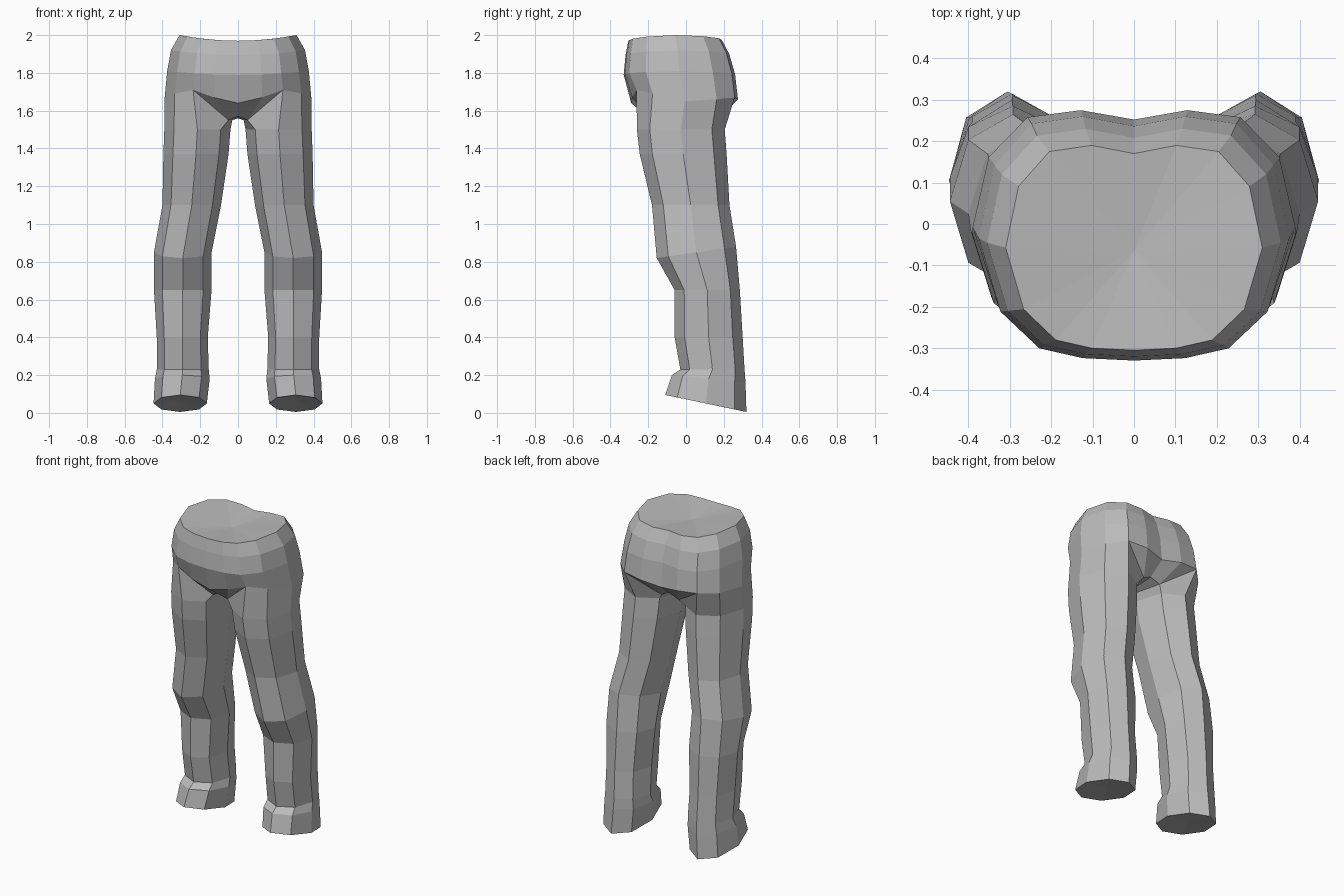
import bpy
import bmesh
from math import sin, cos, pi

cube = bpy.data.objects.get("Cube")
if cube:
    bpy.data.objects.remove(cube, do_unlink=True)

cloth = bpy.data.materials.new("grey_cloth")
cloth.use_nodes = True
grey = (0.5, 0.5, 0.5, 1)
cloth.diffuse_color = grey
cloth.node_tree.nodes["Principled BSDF"].inputs["Base Color"].default_value = grey

bm = bmesh.new()


def bridge(upper, lower, closed=False):
    """Join two rows of vertices with quads."""
    count = len(upper)
    for i in range(count if closed else count - 1):
        j = (i + 1) % count
        bm.faces.new((upper[i], lower[i], lower[j], upper[j]))


def fan(ring, centre, closed=False):
    """Close a row of vertices with triangles around a centre point."""
    hub = bm.verts.new(centre)
    count = len(ring)
    for i in range(count if closed else count - 1):
        bm.faces.new((ring[i], ring[(i + 1) % count], hub))


# Half outline of the hips, front centre to back centre: width and depth fractions
outline = [(0, 0), (.33, .01), (.61, .05), (.86, .2), (1, .5),
           (.9, .8), (.66, .97), (.33, 1), (0, .96)]
# Hip rows: height, side rise, half width, front, back
hip_rows = [(1.97, .03, .31, -.305, .19), (1.895, .025, .355, -.32, .23),
            (1.79, .02, .375, -.33, .26), (1.65, 0, .39, -.29, .275)]
# Lift of the lowest row where it meets the leg folds
fold_lift = [-.01, .02, .06, .04, 0, .01, .02, .01, -.01]

# Hips
rows = []
for z, rise, width, front, back in hip_rows:
    row = []
    for (u, v), lift in zip(outline, fold_lift):
        height = z + rise * u * u + (lift if rise == 0 else 0)
        row.append(bm.verts.new((u * width, front + v * (back - front), height)))
    rows.append(row)
for upper, lower in zip(rows, rows[1:]):
    bridge(upper, lower)
fan(rows[0], (0, -.065, 1.95))

# Crotch: centre strip and the inner edge of the leg opening
hem = rows[-1]
seam = [bm.verts.new(p) for p in ((0, -.15, 1.57), (0, -.02, 1.56), (0, .15, 1.57))]
inner = [bm.verts.new(p) for p in ((.05, -.18, 1.55), (.03, -.02, 1.55), (.06, .16, 1.54))]
bridge(seam, inner)
bm.faces.new((hem[0], hem[1], inner[0], seam[0]))
bm.faces.new((hem[1], hem[2], inner[0]))
bm.faces.new((hem[8], hem[7], inner[2], seam[2]))
bm.faces.new((hem[7], hem[6], inner[2]))

# Leg rings: height, inner, outer, front, back, tilt
leg_rings = [(1.5, .04, .39, -.26, .205, 0), (1.37, .05, .395, -.245, .215, 0),
             (1.1, .09, .4, -.18, .23, 0), (.85, .14, .445, -.155, .265, -.03),
             (.65, .14, .445, -.06, .285, 0), (.4, .16, .43, -.06, .3, 0),
             (.23, .155, .43, -.03, .31, 0), (.18, .15, .44, -.075, .315, .02),
             (.05, .165, .447, -.11, .32, .045)]

# Leg, as an eight-sided tube
previous = hem[2:7] + inner[::-1]
for z, x_in, x_out, front, back, tilt in leg_rings:
    ring = []
    for i in range(8):
        a = i * pi / 4
        x = (x_in + x_out + (x_out - x_in) * sin(a)) / 2
        y = (front + back - (back - front) * cos(a)) / 2
        ring.append(bm.verts.new((x, y, z + tilt * cos(a))))
    bridge(previous, ring, closed=True)
    previous = ring
fan(previous, (.31, .11, .06), closed=True)

bmesh.ops.recalc_face_normals(bm, faces=bm.faces)
mesh = bpy.data.meshes.new("trousers")
bm.to_mesh(mesh)
bm.free()
mesh.materials.append(cloth)
trousers = bpy.data.objects.new("trousers", mesh)
bpy.context.collection.objects.link(trousers)

# Other half
mirror = trousers.modifiers.new("mirror", "MIRROR")
mirror.use_clip = True
mirror.merge_threshold = 0.001
